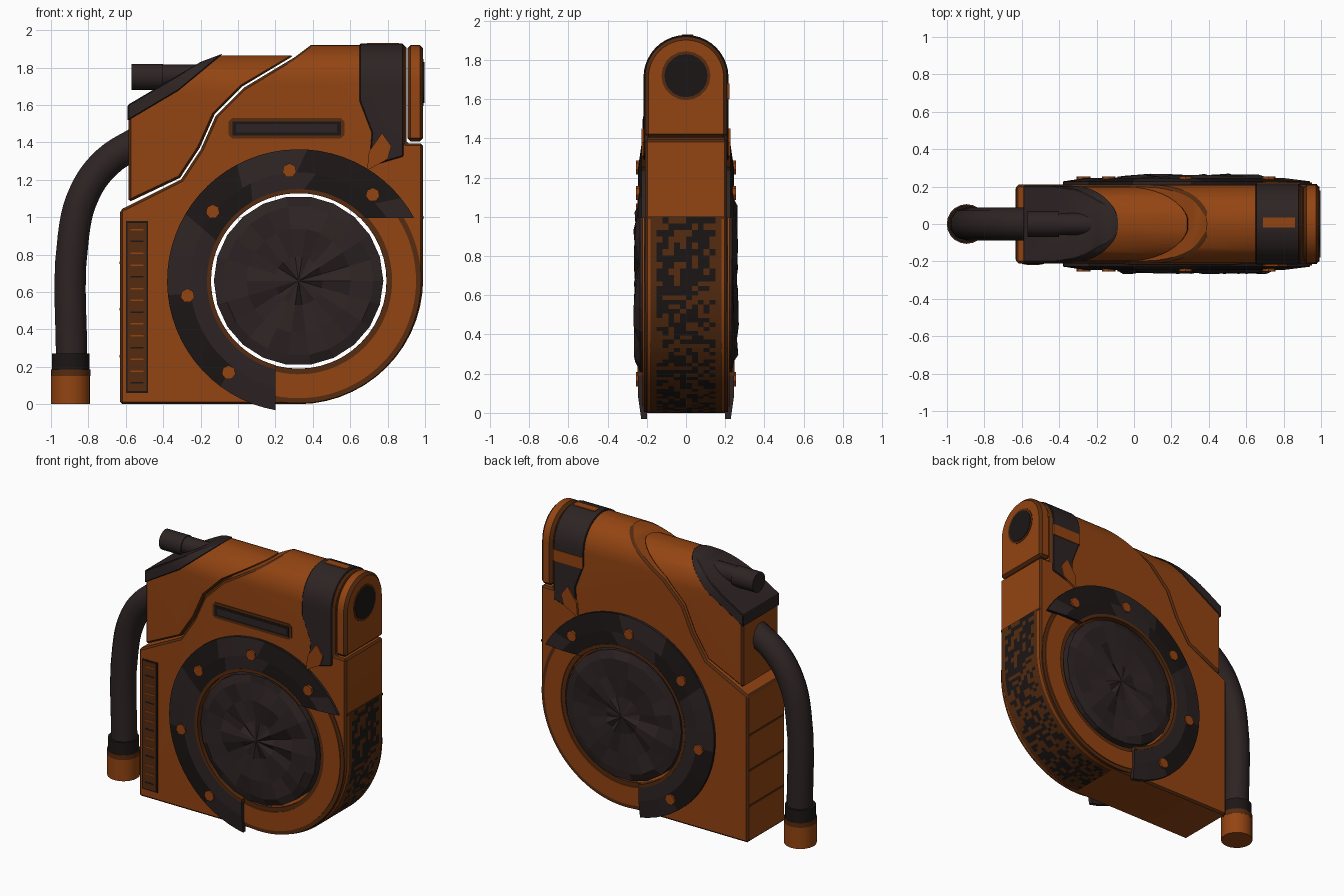
import bpy, bmesh, random
from math import sin, cos, pi, asin, radians
from mathutils import Vector

random.seed(4)
if "Cube" in bpy.data.objects:
    bpy.data.objects.remove(bpy.data.objects["Cube"])


def material(name, colour):
    m = bpy.data.materials.new(name)
    m.use_nodes = True
    m.diffuse_color = (*colour, 1)
    node = m.node_tree.nodes["Principled BSDF"]
    node.inputs["Base Color"].default_value = (*colour, 1)
    node.inputs["Roughness"].default_value = 0.7
    return m


ORANGE = material("burnt orange", (0.29, 0.058, 0.006))
BROWN = material("worn brown", (0.09, 0.024, 0.005))
DARK = material("dark rubber", (0.027, 0.017, 0.017))
BLACK = material("soot black", (0.012, 0.008, 0.008))
CX, CZ = 0.324, 0.66  # hub centre


def finish(name, bm, mats, smooth=False):
    bmesh.ops.remove_doubles(bm, verts=bm.verts, dist=0.0005)
    bmesh.ops.recalc_face_normals(bm, faces=bm.faces)
    me = bpy.data.meshes.new(name)
    bm.to_mesh(me)
    bm.free()
    ob = bpy.data.objects.new(name, me)
    bpy.context.collection.objects.link(ob)
    for m in mats:
        me.materials.append(m)
    if smooth:
        activate(ob)
        bpy.ops.object.shade_smooth_by_angle(angle=radians(30))
    return ob


def activate(ob):
    for o in bpy.context.selected_objects:
        o.select_set(False)
    ob.select_set(True)
    bpy.context.view_layer.objects.active = ob


def prism(name, pts, lo, hi, mats=(), axis="y"):
    """Extrude a closed outline: xz points along y, or yz points along x."""
    bm = bmesh.new()
    place = (lambda p, t: (p[0], t, p[1])) if axis == "y" else (lambda p, t: (t, p[0], p[1]))
    a, b = ([bm.verts.new(place(p, t)) for p in pts] for t in (lo, hi))
    bm.faces.new(a)
    bm.faces.new(b)
    for i in range(len(pts)):
        j = (i + 1) % len(pts)
        bm.faces.new((a[i], a[j], b[j], b[i]))
    return finish(name, bm, mats)


def box(name, x0, x1, y0, y1, z0, z1, mats):
    return prism(name, [(x0, z0), (x1, z0), (x1, z1), (x0, z1)], y0, y1, mats)


def tube(name, start, end, r, mats, n=20):
    a, b = Vector(start), Vector(end)
    bm = bmesh.new()
    bmesh.ops.create_cone(bm, cap_ends=True, segments=n, radius1=r, radius2=r, depth=(b - a).length)
    bm.transform((b - a).to_track_quat("Z", "Y").to_matrix().to_4x4())
    bmesh.ops.translate(bm, verts=bm.verts, vec=(a + b) / 2)
    return finish(name, bm, mats, True)


def sweep(name, profile, n, mats, start=None, end=None, closed=True, jitter=0):
    """Turn an (r, y) profile around the hub; start and end give an angle per radius."""
    bm = bmesh.new()
    full = start is None
    rows = []
    for i in range(n if full else n + 1):
        row = []
        for r, y in profile:
            a = 2 * pi * i / n if full else start(r) + (end(r) - start(r)) * i / n
            d = random.uniform(-jitter, jitter) if 0.01 < r < 0.44 else 0
            row.append(bm.verts.new((CX + r * cos(a), y + d, CZ + r * sin(a))))
        rows.append(row)
    m = len(profile)
    for i in range(n):
        p, q = rows[i], rows[(i + 1) % len(rows)]
        for j in range(m if closed else m - 1):
            k = (j + 1) % m
            bm.faces.new((p[j], p[k], q[k], q[j]))
    if not full:
        bm.faces.new(rows[0])
        bm.faces.new(rows[-1])
    return finish(name, bm, mats)


def boolean(ob, cutter, op):
    mod = ob.modifiers.new("cut", "BOOLEAN")
    mod.object, mod.operation, mod.solver = cutter, op, "EXACT"
    activate(ob)
    bpy.ops.object.modifier_apply(modifier=mod.name)
    bpy.data.objects.remove(cutter)


def shell(name, pts, h, top, mats, bevel=0.013, hole=False):
    """Side outline with a half-round top across the thickness and worn edges."""
    ob = prism(name, pts, -0.4, 0.4, mats)
    arch = [(h * cos(pi * i / 20), top - h + h * sin(pi * i / 20)) for i in range(21)]
    boolean(ob, prism("arch", [(h, -1)] + arch + [(-h, -1)], -2, 2, axis="x"), "INTERSECT")
    if hole:
        boolean(ob, sweep("bore", [(0, -1), (0.47, -1), (0.47, 1), (0, 1)], 48, (), closed=False),
                "DIFFERENCE")
    if bevel:
        b = ob.modifiers.new("worn edge", "BEVEL")
        b.width, b.segments, b.limit_method, b.angle_limit = bevel, 1, "ANGLE", radians(40)
        b.use_clamp_overlap, b.material = False, 1
        activate(ob)
        bpy.ops.object.modifier_apply(modifier=b.name)
    activate(ob)
    bpy.ops.object.shade_smooth_by_angle(angle=radians(25))
    return ob


# Housing: main body, upper shell behind the wavy seam, and end cap
seam = [(-0.6, 1.065), (-0.31, 1.21), (-0.205, 1.37), (-0.125, 1.55), (0.025, 1.7), (0.3, 1.865)]
curve = [(0.32 + 0.67 * sin(a), 0.67 - 0.67 * cos(a)) for a in (pi / 2 * i / 14 for i in range(15))]
edge = [(x + 0.006, z - 0.008) for x, z in seam]
shell("main_body", [(-0.63, 0)] + curve + [(0.99, 1.395), (0.9, 1.395), (0.9, 1.92), (0.39, 1.92)]
      + edge[::-1] + [(-0.63, 1.04)], 0.21, 1.92, (ORANGE, BROWN), hole=True)
shell("upper_shell", [(-0.585, 1.08)] + seam[1:] + [(-0.1, 1.865), (-0.585, 1.55)],
      0.2, 1.868, (ORANGE, BROWN))
shell("end_cap", [(0.905, 1.405), (0.99, 1.405), (0.99, 1.92), (0.905, 1.92)], 0.21, 1.92,
      (ORANGE, BROWN), bevel=0.018)
tube("end_socket", (0.97, 0, 1.72), (0.993, 0, 1.72), 0.125, (BROWN,))
tube("end_knob", (0.97, 0, 1.72), (0.997, 0, 1.72), 0.11, (BLACK,))
box("end_seam", 0.98, 0.993, -0.2, 0.2, 0.99, 1.005, (BROWN,))

# Strap over the top corner
strap = shell("strap", [(0.65, 1.95), (0.65, 1.62), (0.715, 1.45), (0.7, 1.27), (0.885, 1.325),
                        (0.885, 1.95)], 0.217, 1.928, (DARK, BLACK), bevel=0.006)
box("strap_top_patch", 0.69, 0.86, -0.02, 0.035, 1.9, 1.931, (ORANGE,))
box("strap_back_band", 0.655, 0.885, 0.2, 0.222, 1.6, 1.68, (ORANGE,))
for s in (-1, 1):
    prism("strap_clip", [(0.69, 1.25), (0.7, 1.35), (0.77, 1.45), (0.82, 1.38), (0.8, 1.31)],
          s * 0.2, s * 0.226, (ORANGE,))

# Sloping spout plate and its pipe
shell("spout_plate", [(-0.59, 1.515), (-0.59, 1.6), (-0.2, 1.83), (-0.08, 1.875), (-0.32, 1.675)],
      0.205, 1.875, (DARK, BLACK), bevel=0.006)
tube("spout_pipe", (-0.42, 0, 1.755), (-0.12, 0, 1.755), 0.06, (DARK,))
tube("spout_end", (-0.57, 0, 1.75), (-0.4, 0, 1.75), 0.07, (DARK,))

# Hub: faceted drum, bore lip, partial flange, bolts and lower rim
side = [(0.453, 0.235), (0.4, 0.25), (0.28, 0.252), (0.13, 0.25), (0, 0.26)]
sweep("hub_drum", [(r, -y) for r, y in side[::-1]] + side, 22, (DARK,), closed=False, jitter=0.018)


def top_cut(r):
    return asin(min(1, 0.335 / r))


def low_cut(r):
    return 1.5 * pi - asin(0.124 / r)


for s in (-1, 1):
    def ring(name, pts, mat, start=None, end=None):
        return sweep(name, [(r, s * y) for r, y in pts], 44, (mat,), start, end)

    flange = ring("flange", [(0.485, 0.2), (0.485, 0.245), (0.58, 0.246), (0.703, 0.228), (0.703, 0.2)],
                  BLACK, top_cut, low_cut)
    flange.data.materials.append(DARK)
    for f in flange.data.polygons:
        f.material_index = int(sin(f.center.x * 9 + f.center.z * 5) > 0.1)
    ring("bore_lip", [(0.468, 0.19), (0.468, 0.247), (0.49, 0.247), (0.49, 0.19)], BROWN,
         top_cut, low_cut)
    for name, r0, r1, y, mat in (("rim_trim", 0.47, 0.655, 0.214, BROWN),
                                 ("rim", 0.5, 0.628, 0.221, ORANGE)):
        ring(name, [(r0, 0.19), (r0, y), (r1, y), (r1, 0.19)], mat,
             low_cut, lambda r: top_cut(r) + 2 * pi)
    for x, z in ((0.275, 1.25), (0.72, 1.12), (-0.135, 1.03), (-0.27, 0.58), (-0.05, 0.17)):
        tube("flange_bolt", (x, s * 0.2, z), (x, s * 0.254, z), 0.038, (ORANGE,), 7)

# Patchy tread wrapped around the lower curve
bm = bmesh.new()
path = [(0.32 + 0.676 * sin(a), 0.67 - 0.676 * cos(a)) for a in (radians(2 + 2 * i) for i in range(45))]
path = [(x, max(z, 0)) for x, z in path] + [(0.996, 0.67 + 0.033 * i) for i in range(1, 11)]
cols = 12
grid = [[bm.verts.new((x, -0.18 + 0.36 * j / cols, z)) for j in range(cols + 1)] for x, z in path]
for p, q in zip(grid, grid[1:]):
    for j in range(cols):
        f = bm.faces.new((p[j], p[j + 1], q[j + 1], q[j]))
        f.material_index = 0 if j in (0, cols - 1) else int(random.random() < 0.6)
finish("tread", bm, (BROWN, BLACK))

# Front slot and tall vent
prism("slot_frame", [(-0.05, 1.44), (-0.03, 1.42), (0.55, 1.42), (0.57, 1.44), (0.57, 1.51),
                     (0.55, 1.53), (-0.03, 1.53), (-0.05, 1.51)], -0.216, -0.2, (BROWN,))
box("slot", -0.03, 0.55, -0.219, -0.2, 1.438, 1.512, (BLACK,))
box("slot_bar", -0.01, 0.53, -0.222, -0.2, 1.452, 1.498, (DARK,))
box("vent_frame", -0.6, -0.48, -0.213, -0.2, 0.06, 0.98, (BLACK,))
box("vent", -0.59, -0.49, -0.216, -0.2, 0.07, 0.97, (BROWN,))
for i in range(14):
    z = 0.11 + i * 0.063
    box("vent_slat", -0.575, -0.505, -0.218, -0.2, z, z + 0.008, (ORANGE if i % 3 else BLACK,))

# Panel seams on the right side wall
for z in (0.25, 0.5, 0.75):
    box("side_seam", -0.633, -0.62, -0.19, 0.19, z, z + 0.014, (BROWN,))

# Hose with collar and nozzle
cu = bpy.data.curves.new("hose", "CURVE")
cu.dimensions, cu.bevel_depth, cu.bevel_resolution, cu.resolution_u = "3D", 0.088, 3, 5
sp = cu.splines.new("BEZIER")
stops = [(-0.52, 1.41), (-0.7, 1.295), (-0.82, 1.13), (-0.88, 0.9), (-0.89, 0.2)]
sp.bezier_points.add(len(stops) - 1)
for bp, (x, z) in zip(sp.bezier_points, stops):
    bp.co = (x, 0, z)
    bp.handle_left_type = bp.handle_right_type = "AUTO"
cu.materials.append(DARK)
bpy.context.collection.objects.link(bpy.data.objects.new("hose", cu))
tube("hose_collar", (-0.895, 0, 0.17), (-0.895, 0, 0.27), 0.1, (BLACK,))
tube("hose_nozzle", (-0.895, 0, 0), (-0.895, 0, 0.17), 0.105, (ORANGE,))
tube("nozzle_band", (-0.895, 0, 0.15), (-0.895, 0, 0.185), 0.106, (BROWN,))
